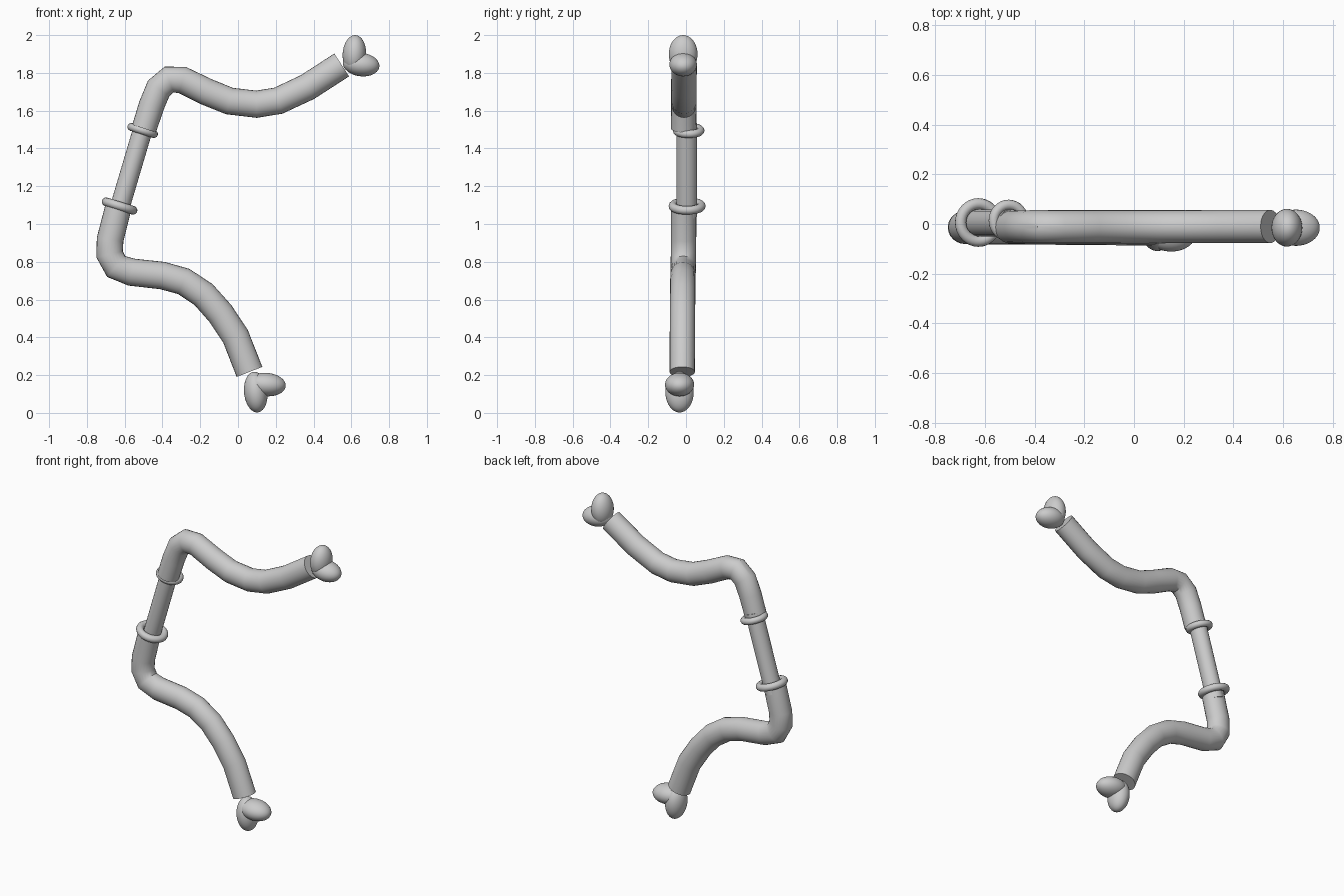
import bpy, bmesh, math
from mathutils import Vector, Matrix

if "Cube" in bpy.data.objects:
    bpy.data.objects.remove(bpy.data.objects["Cube"])


def finish(name, bm):
    bmesh.ops.recalc_face_normals(bm, faces=bm.faces)
    me = bpy.data.meshes.new(name)
    bm.to_mesh(me)
    bm.free()
    ob = bpy.data.objects.new(name, me)
    bpy.context.collection.objects.link(ob)
    bpy.ops.object.select_all(action='DESELECT')
    bpy.context.view_layer.objects.active = ob
    ob.select_set(True)
    bpy.ops.object.shade_smooth_by_angle(angle=math.radians(40))
    return ob


def tube(name, path, y0, y1, r0, r1, depth, sides=24):
    """Sweep an oval section along an x-z path, y drifting from y0 to y1."""
    bm = bmesh.new()
    n = len(path) - 1
    pts = [Vector((x, y0 + (y1 - y0) * i / n, z)) for i, (x, z) in enumerate(path)]
    rings = []
    for i, p in enumerate(pts):
        a = (p - pts[i - 1]).normalized() if i else None
        b = (pts[i + 1] - p).normalized() if i < n else None
        t = ((a or b) + (b or a)).normalized()
        side = Vector((t.z, 0, -t.x)).normalized()
        r = r0 + (r1 - r0) * min(1, i / 3)
        rings.append([bm.verts.new(p + side * r * math.cos(k * math.tau / sides)
                                   + Vector((0, depth * math.sin(k * math.tau / sides), 0)))
                      for k in range(sides)])
    for a, b in zip(rings, rings[1:]):
        for k in range(sides):
            j = (k + 1) % sides
            bm.faces.new((a[k], a[j], b[j], b[k]))
    bm.faces.new(rings[0])
    bm.faces.new(rings[-1])
    return finish(name, bm)


def lobe(name, x, y, z, direction, length, width, depth):
    """Egg-like knob, long axis along an x-z direction."""
    bm = bmesh.new()
    rot = Vector((direction[0], 0, direction[1])).to_track_quat('Z', 'Y').to_matrix().to_4x4()
    m = Matrix.Translation((x, y, z)) @ rot @ Matrix.Diagonal((width, depth, length, 1))
    bmesh.ops.create_uvsphere(bm, u_segments=32, v_segments=20, radius=1, matrix=m)
    return finish(name, bm)


def ring(name, loc, axis, major, minor):
    bpy.ops.mesh.primitive_torus_add(major_radius=major, minor_radius=minor,
                                     major_segments=32, minor_segments=12, location=loc)
    ob = bpy.context.object
    ob.name = name
    ob.rotation_euler = Vector(axis).to_track_quat('Z', 'Y').to_euler()
    bpy.ops.object.shade_smooth_by_angle(angle=math.radians(60))


# Curved limbs
tube("upper_limb", [(-.497, 1.505), (-.458, 1.627), (-.42, 1.718), (-.365, 1.765),
                    (-.294, 1.762), (-.167, 1.70), (-.045, 1.651), (.098, 1.634),
                    (.214, 1.653), (.368, 1.725), (.549, 1.842)],
     -.012, -.01, .066, .072, .067)
tube("lower_limb", [(-.633, 1.09), (-.677, .918), (-.68, .84), (-.645, .775),
                    (-.563, .745), (-.40, .727), (-.288, .696), (-.183, .627),
                    (-.093, .526), (-.013, .405), (.061, .217)],
     -.012, -.02, .07, .073, .067)

# Straight grip between the limbs
tube("grip", [(-.64, 1.04), (-.495, 1.53)], .004, .004, .052, .052, .055)

# Collars at the ends of the grip
ring("lower_collar", (-.627, .006, 1.095), (.3, 0, .95), .075, .023)
ring("upper_collar", (-.505, .014, 1.495), (.3, 0, .95), .063, .021)

# Bone knobs on the limb tips
lobe("upper_knob_top", .616, -.015, 1.899, (.06, 1), .101, .076, .062)
lobe("upper_knob_side", .652, -.015, 1.844, (1, -.12), .097, .073, .062)
lobe("lower_knob_bottom", .094, -.034, .110, (.1, -1), .108, .075, .062)
lobe("lower_knob_side", .150, -.034, .150, (1, -.08), .103, .077, .062)
